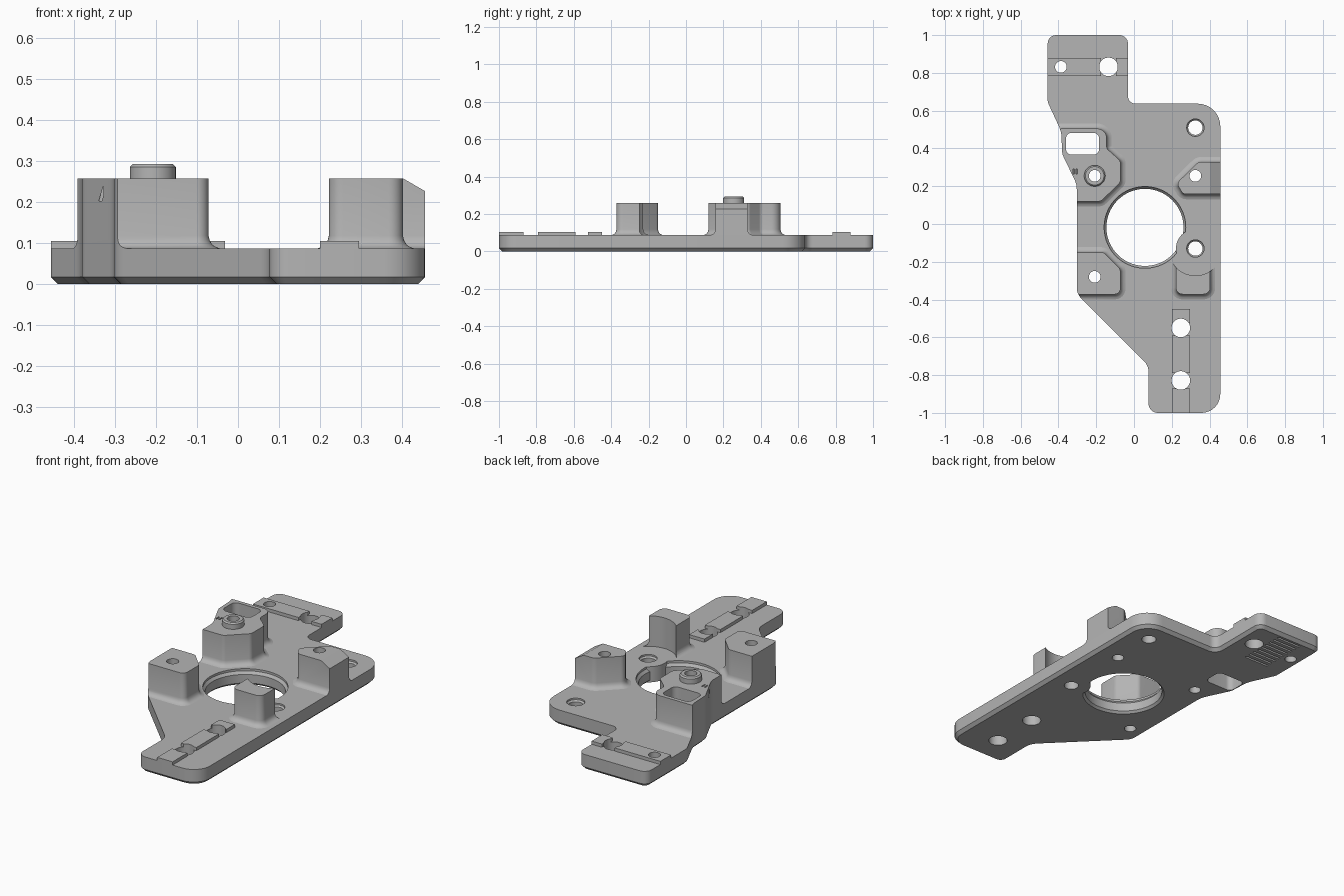
import bpy
import bmesh
from math import pi, sin, cos, tan, radians
from mathutils import Vector, Matrix

if "Cube" in bpy.data.objects:
    bpy.data.objects.remove(bpy.data.objects["Cube"])

grey = bpy.data.materials.new("machined grey")
grey.use_nodes = True
grey.diffuse_color = (0.46, 0.46, 0.46, 1)
grey.node_tree.nodes["Principled BSDF"].inputs["Base Color"].default_value = grey.diffuse_color

TOP, BOSS = 0.087, 0.258
FILLET = [(TOP - 0.001, 0.03), (0.09, 0.018), (0.096, 0.009), (0.106, 0.003), (0.118, 0)]


def rounded(corners):
    """Counter-clockwise outline from (x, y, radius) corners."""
    out = []
    for i, (x, y, r) in enumerate(corners):
        p = Vector((x, y))
        u = (Vector(corners[i - 1][:2]) - p).normalized()
        v = (Vector(corners[(i + 1) % len(corners)][:2]) - p).normalized()
        half = u.angle(v) / 2
        c = p + (u + v).normalized() * r / sin(half)
        a = (p + u * r / tan(half) - c).normalized()
        b = (p + v * r / tan(half) - c).normalized()
        out += [c + a.slerp(b, k / 8).normalized() * r for k in range(9)]
    area = sum(out[i - 1].cross(out[i]) for i in range(len(out)))
    return out if area > 0 else out[::-1]


def circle(x, y, r, n=48):
    return [Vector((x + r * cos(2 * pi * k / n), y + r * sin(2 * pi * k / n))) for k in range(n)]


def offset(pts, d):
    out = []
    for i, p in enumerate(pts):
        e, f = (p - pts[i - 1]).normalized(), (pts[(i + 1) % len(pts)] - p).normalized()
        n, m = Vector((e.y, -e.x)), Vector((f.y, -f.x))
        out.append(p + (n + m) * d / (1 + n.dot(m)))
    return out


def finish(name, bm):
    bmesh.ops.recalc_face_normals(bm, faces=bm.faces)
    mesh = bpy.data.meshes.new(name)
    bm.to_mesh(mesh)
    bm.free()
    mesh.materials.append(grey)
    ob = bpy.data.objects.new(name, mesh)
    bpy.context.collection.objects.link(ob)
    return ob


def loft(name, pts, levels):
    """Solid from an outline repeated at (height, outward offset) levels."""
    bm = bmesh.new()
    rings = [[bm.verts.new((p.x, p.y, z)) for p in offset(pts, d)] for z, d in levels]
    for a, b in zip(rings, rings[1:]):
        for i in range(len(a)):
            bm.faces.new((a[i - 1], a[i], b[i], b[i - 1]))
    bm.faces.new(rings[0][::-1])
    bm.faces.new(rings[-1])
    return finish(name, bm)


def box(name, centre, size, tilt=0):
    bm = bmesh.new()
    m = Matrix.Translation(centre) @ Matrix.Rotation(tilt, 4, 'Y') @ Matrix.Diagonal((*size, 1))
    bmesh.ops.create_cube(bm, size=1, matrix=m)
    return finish(name, bm)


def boolean(ob, cutter, op='DIFFERENCE'):
    mod = ob.modifiers.new("cut", 'BOOLEAN')
    mod.object, mod.operation, mod.solver = cutter, op, 'EXACT'
    bpy.context.view_layer.objects.active = ob
    bpy.ops.object.modifier_apply(modifier=mod.name)


# Base plate with a chamfered underside
outline = rounded([
    (-0.457, 1, 0.045), (-0.457, 0.645, 0.06), (-0.385, 0.49, 0.15), (-0.38, 0.37, 0.08),
    (-0.303, 0.21, 0.12), (-0.303, -0.37, 0.08), (0.077, -0.75, 0.08), (0.077, -1, 0.05),
    (0.457, -1, 0.1), (0.457, 0.637, 0.12), (-0.032, 0.637, 0.04), (-0.032, 1, 0.045)])
plate = loft("base_plate", outline, [(0, -0.017), (0.017, 0), (TOP, 0)])
envelope = loft("envelope_cutter", outline, [(-0.1, 0), (0.5, 0)])

# Four standoff bosses with filleted feet
shapes = {
    "rear_right_boss": [(-0.42, 0.505, 0.04), (-0.42, 0.12, 0.02), (-0.175, 0.12, 0.03),
                        (-0.072, 0.22, 0.03), (-0.072, 0.335, 0.03), (-0.145, 0.4, 0.03),
                        (-0.145, 0.505, 0.05)],
    "front_right_boss": [(-0.34, -0.15, 0.01), (-0.34, -0.372, 0.02), (-0.072, -0.372, 0.03),
                         (-0.072, -0.24, 0.03), (-0.16, -0.15, 0.03)],
    "rear_left_boss": [(0.5, 0.328, 0.01), (0.34, 0.328, 0.04), (0.225, 0.215, 0.03),
                       (0.26, 0.158, 0.03), (0.5, 0.158, 0.01)],
    "front_left_boss": [(0.222, -0.2, 0.01), (0.222, -0.372, 0.035), (0.403, -0.372, 0.035),
                        (0.403, -0.2, 0.01)],
}
bosses = {}
for name, corners in shapes.items():
    bosses[name] = loft(name, rounded(corners), FILLET + [(BOSS, 0)])
    boolean(bosses[name], envelope, 'INTERSECT')

# Locating collar on the rear boss
collar = loft("locating_collar", circle(-0.208, 0.255, 0.056),
              [(BOSS - 0.001, 0), (0.286, 0), (0.293, -0.007)])

# Segmented raised key strips
strips = [box("rear_key", ((a + b) / 2, 0.832, 0.0955), (b - a, 0.095, 0.019))
          for a, b in ((-0.457, -0.175), (-0.095, -0.032))]
strips += [box("front_key", (0.248, (a + b) / 2, 0.0955), (0.095, b - a, 0.019))
           for a, b in ((-1, -0.87), (-0.79, -0.59), (-0.525, -0.45))]

# Straight holes through plate, bosses and strips
cutters = [envelope]


def drill(pts, levels, targets):
    c = loft("hole_cutter", pts, levels)
    cutters.append(c)
    for t in targets:
        boolean(t, c)


THROUGH = [(-0.1, 0), (0.4, 0)]
drill(circle(-0.208, 0.255, 0.031, 32), THROUGH, [plate, bosses["rear_right_boss"], collar])
drill(circle(-0.208, -0.28, 0.031, 32), THROUGH, [plate, bosses["front_right_boss"]])
drill(circle(0.325, 0.255, 0.031, 32), THROUGH, [plate, bosses["rear_left_boss"]])
drill(circle(-0.387, 0.832, 0.031, 32), THROUGH, [plate] + strips[:1])
drill(circle(-0.135, 0.832, 0.049), THROUGH, [plate] + strips[:2])
for y in (-0.55, -0.828):
    drill(circle(0.248, y, 0.049), THROUGH, [plate] + strips[2:])
drill(rounded([(-0.36, 0.483, 0.03), (-0.36, 0.367, 0.03), (-0.185, 0.367, 0.03),
               (-0.185, 0.483, 0.03)]), THROUGH, [plate, bosses["rear_right_boss"]])

# Countersunk screw holes
for y in (0.51, -0.13):
    drill(circle(0.325, y, 0.038), [(-0.1, 0), (0.07, 0), (0.078, 0.008), (0.2, 0.008)], [plate])

# Large central bore, relieved around the neighbouring screw hole
bore = loft("bore_cutter", circle(0.058, -0.018, 0.204, 96),
            [(-0.05, 0.012), (0, 0.012), (0.012, 0), (0.06, 0), (0.075, 0.012), (0.2, 0.012)])
lug = loft("lug_cutter", circle(0.325, -0.13, 0.103), THROUGH)
boolean(bore, lug)
boolean(plate, bore)
cutters += [bore, lug]

# Scalloped inner wall of the front left boss
drill(circle(0.325, -0.13, 0.143, 64), THROUGH, [bosses["front_left_boss"]])

# Sloped outer edge of the rear left boss
slope = box("slope_cutter", (0.428, 0.24, 0.3013), (0.4, 0.4, 0.1), radians(30))
boolean(bosses["rear_left_boss"], slope)
cutters.append(slope)

# Slanted slits beside the collar
for x in (-0.325, -0.308):
    slit = box("slit_cutter", (x, 0.278, 0.24), (0.007, 0.028, 0.08), 0.3)
    boolean(bosses["rear_right_boss"], slit)
    cutters.append(slit)

# Grip grooves under the rear tab
for k in range(9):
    groove = box("groove_cutter", (-0.262, 0.7 + k * 0.033, 0), (0.15, 0.012, 0.02))
    boolean(plate, groove)
    cutters.append(groove)

for c in cutters:
    bpy.data.objects.remove(c)

# Smooth curved walls, keep the machined edges crisp
bpy.ops.object.select_all(action='DESELECT')
for ob in [plate, collar, *bosses.values(), *strips]:
    ob.select_set(True)
bpy.context.view_layer.objects.active = plate
bpy.ops.object.shade_smooth_by_angle(angle=radians(30))
